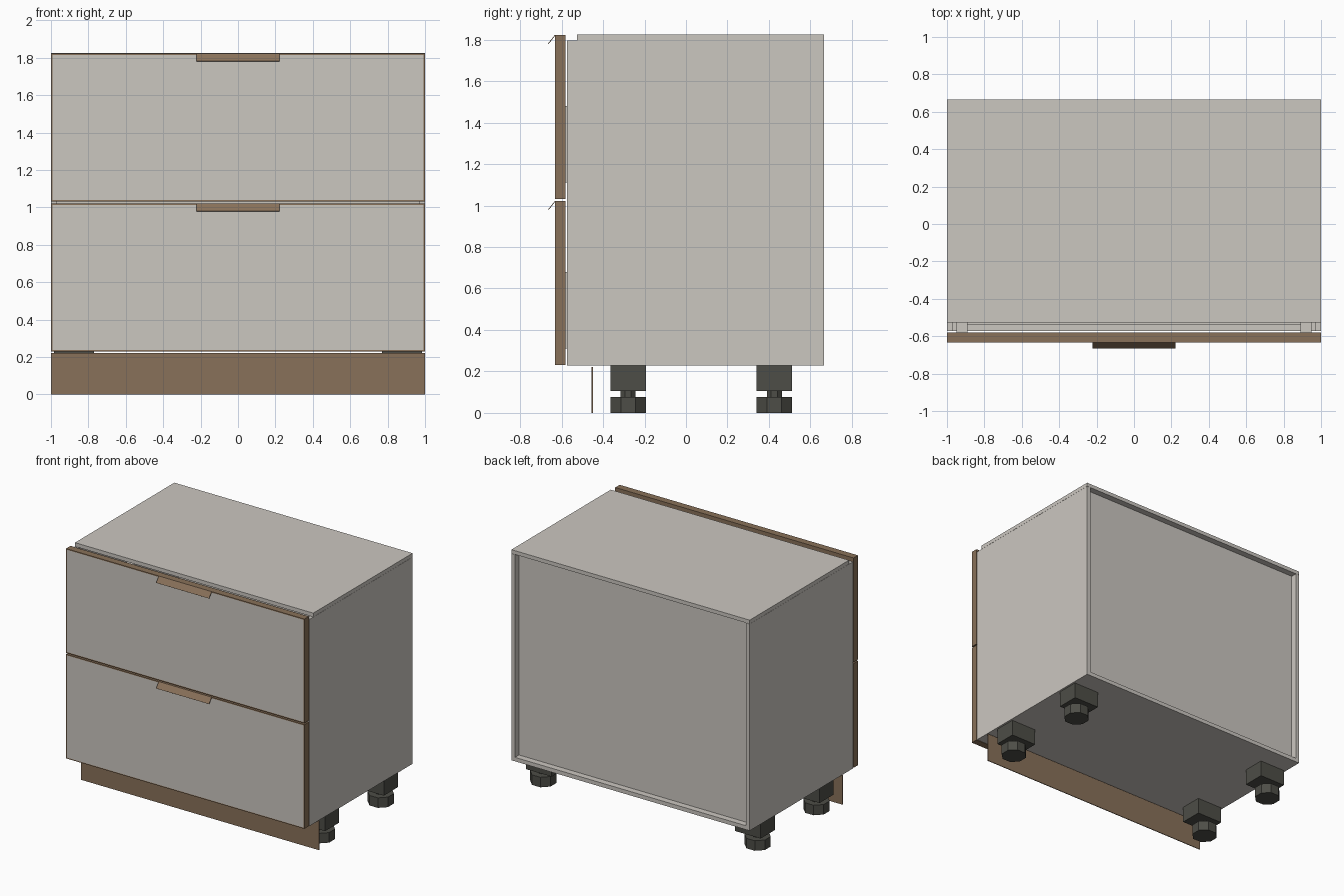
import bpy, bmesh, math

if "Cube" in bpy.data.objects:
    bpy.data.objects.remove(bpy.data.objects["Cube"])


def material(name, rgb):
    m = bpy.data.materials.new(name)
    m.diffuse_color = (*rgb, 1)
    m.use_nodes = True
    m.node_tree.nodes["Principled BSDF"].inputs["Base Color"].default_value = m.diffuse_color
    return m


GREY = material("warm grey board", (0.60, 0.57, 0.53))
WOOD = material("brown wood", (0.25, 0.165, 0.10))
DARK = material("dark plastic", (0.075, 0.075, 0.063))


def finish(name, bm, *mats):
    bmesh.ops.recalc_face_normals(bm, faces=bm.faces)
    me = bpy.data.meshes.new(name)
    bm.to_mesh(me)
    bm.free()
    for m in mats:
        me.materials.append(m)
    ob = bpy.data.objects.new(name, me)
    bpy.context.collection.objects.link(ob)
    return ob


def add_box(bm, x, y, z):
    r = bmesh.ops.create_cube(bm, size=1)
    for v in r["verts"]:
        v.co = [lo + (c + 0.5) * (hi - lo) for c, (lo, hi) in zip(v.co, (x, y, z))]


def box(name, x, y, z, mat):
    bm = bmesh.new()
    add_box(bm, x, y, z)
    return finish(name, bm, mat)


def prism(name, cx, cy, radius, z0, z1, mat):
    # octagon with flats facing the axes; radius is to the flats
    bm = bmesh.new()
    r = radius / math.cos(math.pi / 8)
    ring = [bm.verts.new((cx + r * math.cos(a), cy + r * math.sin(a), z0))
            for a in [math.pi / 8 + i * math.pi / 4 for i in range(8)]]
    f = bm.faces.new(ring)
    top = bmesh.ops.extrude_face_region(bm, geom=[f])["geom"]
    for v in top:
        if isinstance(v, bmesh.types.BMVert):
            v.co.z = z1
    return finish(name, bm, mat)


# Carcass: open front, recessed back
T = 0.03
for s, n in ((-1, "left"), (1, "right")):
    box(n + "_side", sorted((s, s * (1 - T))), (-0.573, 0.665), (0.228, 1.796), GREY)
box("top_panel", (-1, 1), (-0.526, 0.665), (1.797, 1.826), GREY)
box("bottom_panel", (-1 + T, 1 - T), (-0.573, 0.665), (0.228, 0.258), GREY)
box("back_panel", (-1 + T, 1 - T), (0.602, 0.617), (0.258, 1.797), GREY)


def drawer(name, z0, z1):
    # Front board: brown edges with a grey inset face
    bm = bmesh.new()
    add_box(bm, (-1, 1), (-0.633, -0.580), (z0, z1))
    bm.normal_update()
    face = [f for f in bm.faces if f.normal.y < -0.9][0]
    bmesh.ops.inset_region(bm, faces=[face], thickness=0.011)
    face.material_index = 1
    finish(name + "_front", bm, WOOD, GREY)

    # Slanted pull strip
    bm = bmesh.new()
    prof = [(-0.633, z1), (-0.665, z1 - 0.040), (-0.662, z1 - 0.042), (-0.633, z1 - 0.005)]
    a = [bm.verts.new((-0.222, y, z)) for y, z in prof]
    b = [bm.verts.new((0.222, y, z)) for y, z in prof]
    bm.faces.new(a)
    bm.faces.new(b)
    for i in range(4):
        j = (i + 1) % 4
        bm.faces.new((a[i], a[j], b[j], b[i]))
    finish(name + "_pull", bm, WOOD)

    # Drawer box
    for s, n in ((-1, "left"), (1, "right")):
        box(name + "_" + n + "_wall", sorted((s * 0.89, s * 0.95)),
            (-0.58, 0.58), (z0 + 0.08, z0 + 0.45), GREY)
    box(name + "_base", (-0.89, 0.89), (-0.54, 0.58), (z0 + 0.08, z0 + 0.10), GREY)
    box(name + "_back", (-0.89, 0.89), (0.56, 0.58), (z0 + 0.10, z0 + 0.26), GREY)


drawer("lower_drawer", 0.230, 1.021)
drawer("upper_drawer", 1.031, 1.822)

# Plinth board
box("plinth", (-1, 1), (-0.455, -0.449), (0, 0.222), WOOD)

# Adjustable feet
for s, n in ((-1, "left"), (1, "right")):
    for cy, m in ((-0.279, "front"), (0.426, "back")):
        tag = m + "_" + n
        box(tag + "_foot_block", sorted((s * 0.77, s * 0.985)),
            (cy - 0.085, cy + 0.085), (0.106, 0.228), DARK)
        prism(tag + "_foot_neck", s * 0.90, cy, 0.036, 0.075, 0.106, DARK)
        prism(tag + "_foot_pad", s * 0.90, cy, 0.085, 0, 0.076, DARK)
